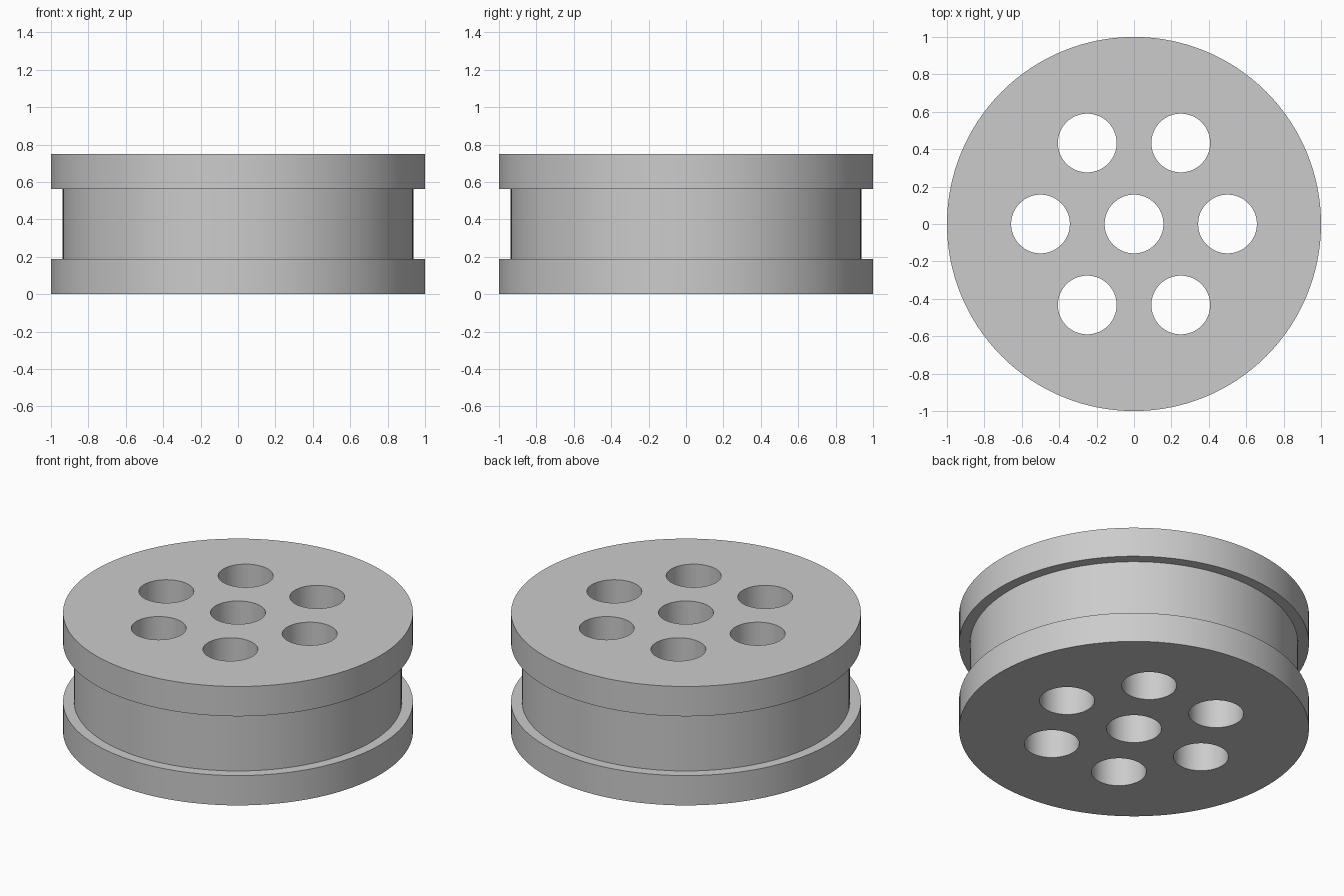
import bpy, bmesh
from math import cos, sin, pi, radians
from mathutils import Matrix

if "Cube" in bpy.data.objects:
    bpy.data.objects.remove(bpy.data.objects["Cube"])

SEGMENTS = 128
HEIGHT, RIM = 0.75, 0.188
OUTER, GROOVE = 1.0, 0.937
HOLE, HOLE_RING = 0.157, 0.5

grey = bpy.data.materials.new("light_grey")
grey.use_nodes = True
colour = (0.6, 0.6, 0.6, 1)
grey.diffuse_color = colour
grey.node_tree.nodes["Principled BSDF"].inputs["Base Color"].default_value = colour


def make_object(name, bm):
    bmesh.ops.recalc_face_normals(bm, faces=bm.faces)
    mesh = bpy.data.meshes.new(name)
    bm.to_mesh(mesh)
    bm.free()
    obj = bpy.data.objects.new(name, mesh)
    bpy.context.collection.objects.link(obj)
    mesh.materials.append(grey)
    return obj


# Grooved wheel turned from its outer profile, with flat caps
profile = [(OUTER, 0), (OUTER, RIM), (GROOVE, RIM),
           (GROOVE, HEIGHT - RIM), (OUTER, HEIGHT - RIM), (OUTER, HEIGHT)]
bm = bmesh.new()
angles = [2 * pi * i / SEGMENTS for i in range(SEGMENTS)]
rings = [[bm.verts.new((r * cos(a), r * sin(a), z)) for a in angles] for r, z in profile]
for low, high in zip(rings, rings[1:]):
    for i in range(SEGMENTS):
        j = (i + 1) % SEGMENTS
        bm.faces.new((low[i], low[j], high[j], high[i]))
bm.faces.new(rings[0][::-1])
bm.faces.new(rings[-1])
wheel = make_object("grooved_wheel", bm)

# Cutter: one centre hole and six around it
centres = [(0, 0)] + [(HOLE_RING * cos(k * pi / 3), HOLE_RING * sin(k * pi / 3)) for k in range(6)]
bm = bmesh.new()
for x, y in centres:
    bmesh.ops.create_cone(bm, cap_ends=True, segments=SEGMENTS // 2, radius1=HOLE, radius2=HOLE,
                          depth=2 * HEIGHT, matrix=Matrix.Translation((x, y, HEIGHT / 2)))
cutter = make_object("hole_cutter", bm)
cutter.hide_render = True

# Drill the holes, then smooth the curved walls
drill = wheel.modifiers.new("drill_holes", "BOOLEAN")
drill.operation = "DIFFERENCE"
drill.solver = "EXACT"
drill.object = cutter
for obj in bpy.context.selected_objects:
    obj.select_set(False)
bpy.context.view_layer.objects.active = wheel
wheel.select_set(True)
bpy.ops.object.modifier_apply(modifier=drill.name)
bpy.data.objects.remove(cutter)
bpy.ops.object.shade_smooth_by_angle(angle=radians(30))
